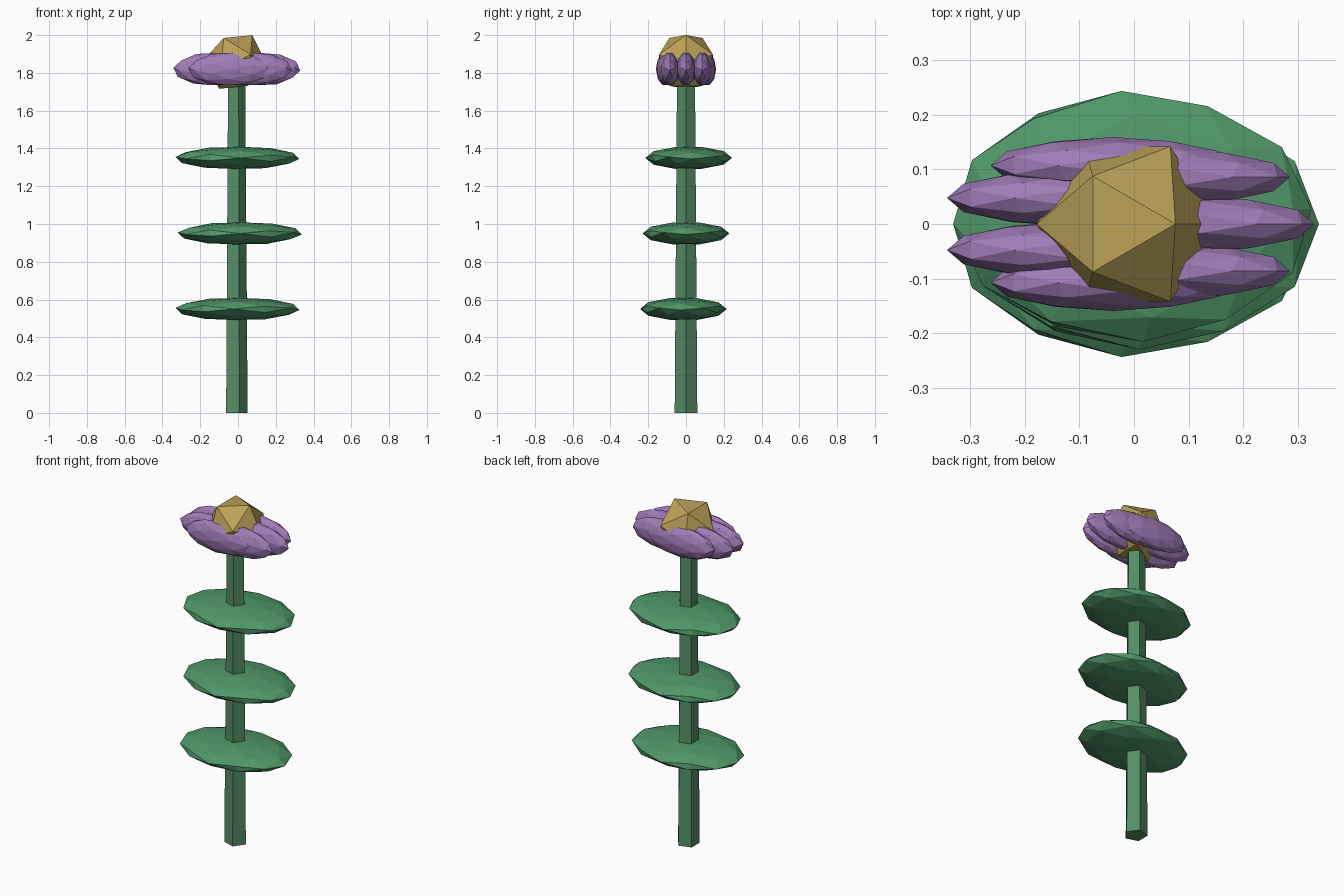
import bpy, math
from mathutils import Matrix

if "Cube" in bpy.data.objects:
    bpy.data.objects.remove(bpy.data.objects["Cube"])

CX = -0.012  # plant axis


def material(name, rgb):
    m = bpy.data.materials.new(name)
    m.diffuse_color = (*rgb, 1)
    m.use_nodes = True
    m.node_tree.nodes["Principled BSDF"].inputs["Base Color"].default_value = m.diffuse_color
    return m


green_stem = material("stem_green", (0.09, 0.27, 0.13))
green_leaf = material("leaf_green", (0.08, 0.31, 0.14))
purple = material("petal_purple", (0.35, 0.20, 0.48))
gold = material("centre_gold", (0.50, 0.36, 0.10))

# Turns the icosphere so that an edge lies on top, along x
EDGE_UP = Matrix.Rotation(math.radians(31.717), 4, 'Y')


def blob(name, loc, scale, detail, mat, yaw=0):
    bpy.ops.mesh.primitive_ico_sphere_add(subdivisions=detail, radius=1)
    ob = bpy.context.object
    ob.name = name
    turn = Matrix.Rotation(yaw, 4, 'Z')
    ob.data.transform(Matrix.Translation(loc) @ Matrix.Diagonal((*scale, 1)) @ turn @ EDGE_UP)
    ob.data.materials.append(mat)
    return ob


# Five-sided tapered stem with a corner towards +x
bpy.ops.mesh.primitive_cone_add(vertices=5, radius1=0.063, radius2=0.05, depth=1.8,
                                location=(CX, 0, 0.9), rotation=(0, 0, -math.pi / 2))
stem = bpy.context.object
stem.name = "stem"
stem.data.materials.append(green_stem)

# Three flat leaf tiers, each slightly off the axis
for i, (dx, dy) in enumerate([(-0.003, -0.014), (0.01, 0), (-0.003, 0.014)]):
    blob(f"leaf_{i + 1}", (dx, dy, 0.55 + 0.4 * i), (0.33, 0.23, 0.061), 2,
         green_leaf, 0.06 * (i - 1))

# Ring of overlapping long petals
PETALS = 7
for i in range(PETALS):
    a = math.tau * i / PETALS
    blob(f"petal_{i + 1}", (CX + 0.118 * math.cos(a), 0.11 * math.sin(a), 1.82),
         (0.225, 0.052, 0.09), 2, purple)

# Faceted flower centre
blob("flower_centre", (CX, 0, 1.858), (0.167,) * 3, 1, gold)
